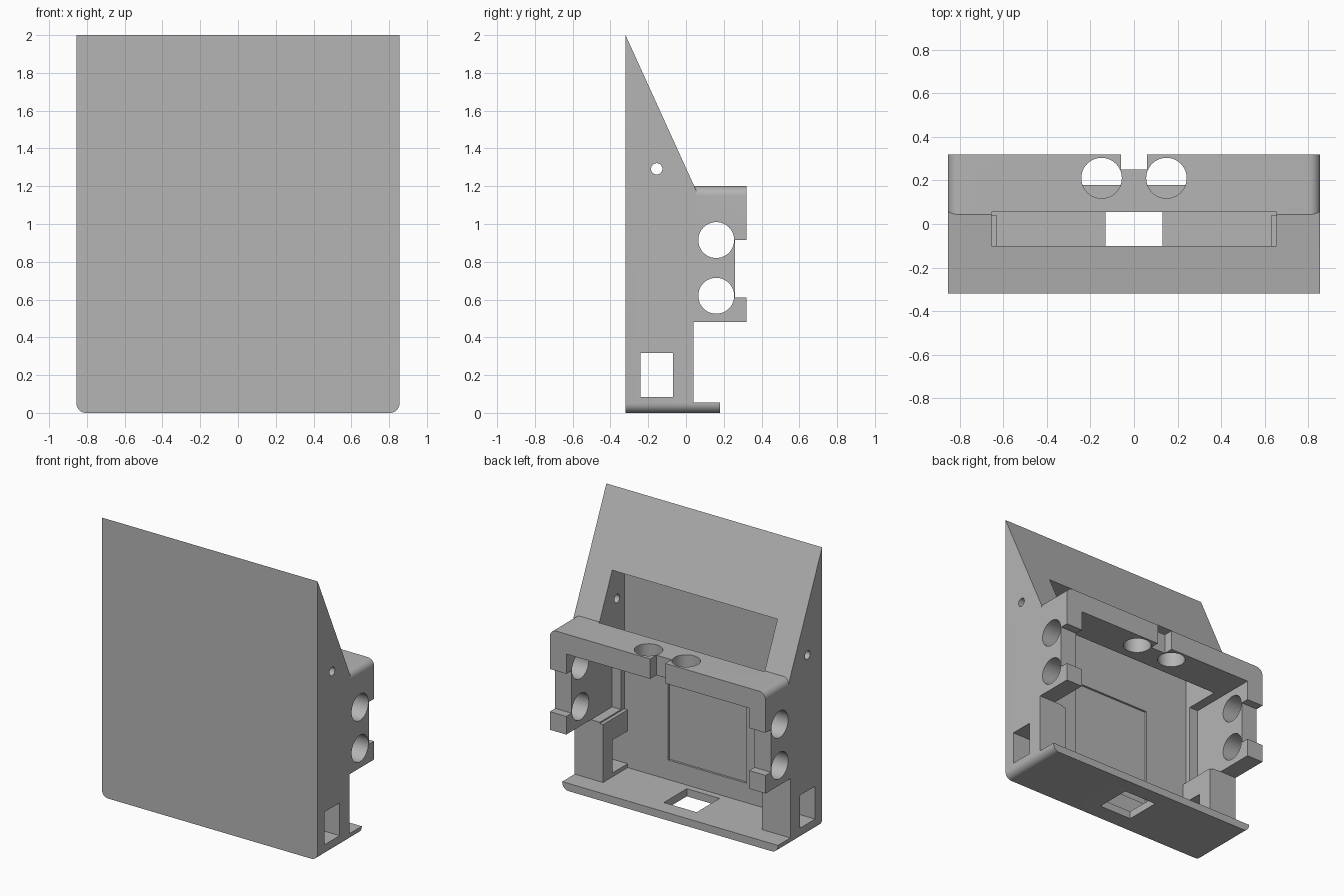
import bpy
import bmesh
import math
from mathutils import Matrix, Vector

cube = bpy.data.objects.get("Cube")
if cube:
    bpy.data.objects.remove(cube, do_unlink=True)

HALF = 0.855    # half width of the housing
ROUND = 0.05    # radius of the rounded side edges

grey = bpy.data.materials.new("light grey plastic")
grey.use_nodes = True
grey.diffuse_color = (0.46, 0.46, 0.46, 1)
grey.node_tree.nodes["Principled BSDF"].inputs["Base Color"].default_value = (0.46, 0.46, 0.46, 1)


def make_object(name, bm):
    bmesh.ops.recalc_face_normals(bm, faces=bm.faces)
    mesh = bpy.data.meshes.new(name)
    bm.to_mesh(mesh)
    bm.free()
    mesh.materials.append(grey)
    obj = bpy.data.objects.new(name, mesh)
    bpy.context.collection.objects.link(obj)
    return obj


def round_edges(bm, z):
    """Round the two side edges that run front to back at height z."""
    edges = [e for e in bm.edges
             if all(abs(v.co.z - z) < 1e-4 for v in e.verts)
             and abs(e.verts[0].co.x - e.verts[1].co.x) < 1e-4]
    bmesh.ops.bevel(bm, geom=edges, offset=ROUND, segments=8, profile=0.5, affect='EDGES')


def box(name, x, y, z, rounded_at=None):
    bm = bmesh.new()
    size = Vector((x[1] - x[0], y[1] - y[0], z[1] - z[0]))
    centre = Vector((sum(x), sum(y), sum(z))) / 2
    bmesh.ops.create_cube(bm, size=1, matrix=Matrix.Translation(centre) @ Matrix.Diagonal(size).to_4x4())
    if rounded_at is not None:
        round_edges(bm, rounded_at)
    return make_object(name, bm)


def rod(name, centre, radius, length, axis):
    bm = bmesh.new()
    turn = Matrix.Rotation(math.pi / 2 if axis == 'X' else 0, 4, 'Y')
    bmesh.ops.create_cone(bm, cap_ends=True, segments=48, radius1=radius, radius2=radius,
                          depth=length, matrix=Matrix.Translation(centre) @ turn)
    return make_object(name, bm)


def extrude_profile(name, points, rounded_at):
    """Extrude a side profile across the full width."""
    bm = bmesh.new()
    face = bm.faces.new([bm.verts.new((-HALF, y, z)) for y, z in points])
    new = bmesh.ops.extrude_face_region(bm, geom=[face], use_keep_orig=True)["geom"]
    bmesh.ops.translate(bm, vec=(2 * HALF, 0, 0),
                        verts=[g for g in new if isinstance(g, bmesh.types.BMVert)])
    round_edges(bm, rounded_at)
    return make_object(name, bm)


def combine(target, tool, operation):
    """Apply a boolean and discard the tool."""
    tool.hide_render = True
    mod = target.modifiers.new(tool.name, 'BOOLEAN')
    mod.operation = operation
    mod.solver = 'EXACT'
    mod.object = tool
    bpy.context.view_layer.objects.active = target
    bpy.ops.object.modifier_apply(modifier=mod.name)
    bpy.data.objects.remove(tool, do_unlink=True)


def sym(half):
    return (-half, half)


# Wedge-shaped shell with the floor lip
housing = extrude_profile("housing", [
    (-0.32, 0), (0.18, 0), (0.18, 0.055), (0.04, 0.055),
    (0.04, 0.48), (0.055, 0.55), (0.055, 1.175), (-0.32, 2)], 0)

# Holder block on the back, rounded along its top sides
combine(housing, box("back_holder", sym(HALF), (0, 0.32), (0.48, 1.2), 1.2), 'UNION')

cutters = [
    # Interior, from the slope opening down to the floor
    box("upper_cavity", sym(0.655), (-0.24, 0.055), (0.47, 1.516)),
    box("lower_cavity", sym(0.63), (-0.24, 0.5), (0.055, 0.5)),
    box("holder_pocket", sym(0.725), (-0.2, 0.5), (0.48, 1.057)),
    # Shallow panel in the front wall and the slot in the floor
    box("wall_recess", sym(0.31), (-0.255, -0.2), (0.195, 0.915)),
    box("floor_slot", sym(0.13), (-0.195, 0.065), (-0.1, 0.1)),
    # Notches in the back of the holder
    box("side_notch", sym(1), (0.26, 0.5), (0.61, 0.915)),
    box("bar_notch", sym(0.06), (0.25, 0.5), (1, 1.3)),
    # Openings through both side walls
    box("side_window", sym(1), (-0.24, -0.07), (0.083, 0.318)),
    rod("pin_hole", (0, -0.155, 1.292), 0.03, 2, 'X'),
]
for z in (0.62, 0.915):
    cutters.append(rod("side_hole", (0, 0.16, z), 0.095, 2, 'X'))
for x in sym(0.149):
    cutters.append(rod("top_hole", (x, 0.211, 1.15), 0.093, 0.3, 'Z'))

for cutter in cutters:
    combine(housing, cutter, 'DIFFERENCE')

# Smooth the round parts, keep the corners sharp
bpy.ops.object.select_all(action='DESELECT')
housing.select_set(True)
bpy.context.view_layer.objects.active = housing
bpy.ops.object.shade_smooth_by_angle(angle=math.radians(30))
